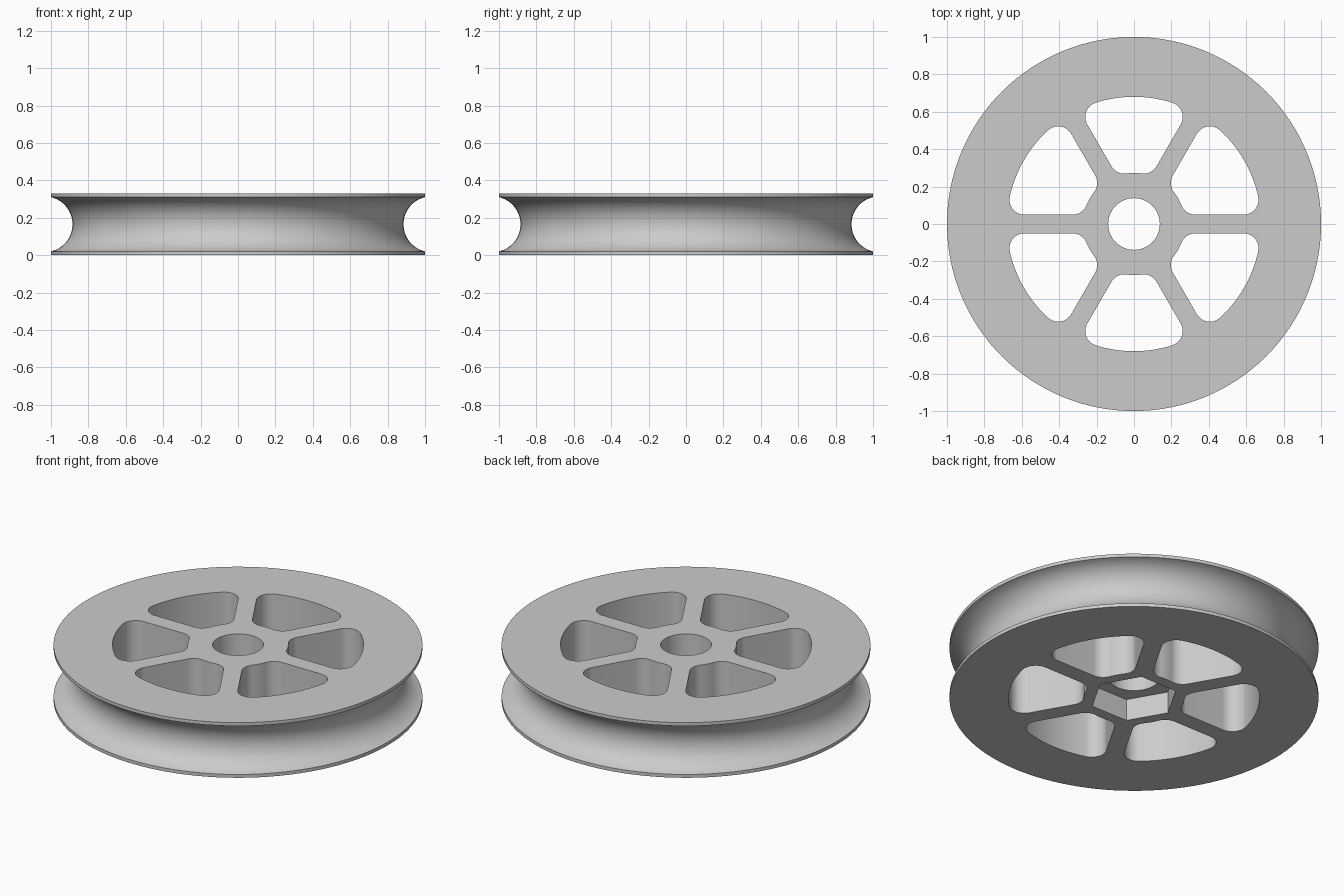
import bpy, bmesh, math
from math import sin, cos, pi, sqrt, atan2

if "Cube" in bpy.data.objects:
    bpy.data.objects.remove(bpy.data.objects["Cube"], do_unlink=True)

HEIGHT = 0.33
SEGMENTS = 128

grey = bpy.data.materials.new("light_grey")
grey.use_nodes = True
grey.diffuse_color = (0.6, 0.6, 0.6, 1)
grey.node_tree.nodes["Principled BSDF"].inputs["Base Color"].default_value = (0.6, 0.6, 0.6, 1)


def arc(cx, cy, r, start, end, steps):
    """Points along an arc, both ends included."""
    angles = [start + (end - start) * i / steps for i in range(steps + 1)]
    return [(cx + r * cos(a), cy + r * sin(a)) for a in angles]


def loft(name, rings):
    """Closed solid through matching rings of 3D points, capped at both ends."""
    bm = bmesh.new()
    loops = [[bm.verts.new(p) for p in ring] for ring in rings]
    n = len(loops[0])
    for low, high in zip(loops, loops[1:]):
        for i in range(n):
            j = (i + 1) % n
            bm.faces.new((low[i], low[j], high[j], high[i]))
    bm.faces.new(loops[0][::-1])
    bm.faces.new(loops[-1])
    bmesh.ops.recalc_face_normals(bm, faces=bm.faces)
    mesh = bpy.data.meshes.new(name)
    bm.to_mesh(mesh)
    bm.free()
    obj = bpy.data.objects.new(name, mesh)
    bpy.context.collection.objects.link(obj)
    mesh.materials.append(grey)
    return obj


def prism(name, outline, z0, z1):
    return loft(name, [[(x, y, z) for x, y in outline] for z in (z0, z1)])


def circle(r, n):
    return [(r * cos(2 * pi * i / n), r * sin(2 * pi * i / n)) for i in range(n)]


# Pulley body: disc with thin rims and a round groove
rim, half, depth = 0.02, HEIGHT / 2 - 0.02, 0.115
groove_r = (half ** 2 + depth ** 2) / (2 * depth)
sweep = atan2(half, groove_r - depth)
groove = arc(1 - depth + groove_r, HEIGHT / 2, groove_r, pi + sweep, pi - sweep, 28)
profile = [(1, 0)] + groove + [(1, HEIGHT)]
wheel = loft("pulley_wheel", [[(x, y, z) for x, y in circle(r, SEGMENTS)] for r, z in profile])

# Window outline between two spokes, with rounded corners
spoke, inner, outer, fillet = 0.05, 0.273, 0.68, 0.08
side = spoke + fillet
x_in = sqrt((inner + fillet) ** 2 - side ** 2)
x_out = sqrt((outer - fillet) ** 2 - side ** 2)
a_in, a_out = atan2(side, x_in), atan2(side, x_out)
lower = arc(x_in, side, fillet, pi + a_in, 1.5 * pi, 10)
lower += arc(x_out, side, fillet, -pi / 2, a_out, 14)
lower += arc(0, 0, outer, a_out, pi / 6, 8)[1:]
# Mirror the lower half about the window's own axis
mirrored = [(x * cos(pi / 3) + y * sin(pi / 3), x * sin(pi / 3) - y * cos(pi / 3))
            for x, y in lower[-2::-1]]
inner_arc = arc(0, 0, inner, pi / 3 - a_in, a_in, 12)[1:-1]
window = lower + mirrored + inner_arc

# Cutters: six windows, axle bore and hexagonal pocket underneath
cutters = []
for k in range(6):
    c, s = cos(k * pi / 3), sin(k * pi / 3)
    turned = [(x * c - y * s, x * s + y * c) for x, y in window]
    cutters.append(prism("window_cutter", turned, -0.1, HEIGHT + 0.1))
cutters.append(prism("bore_cutter", circle(0.138, 64), 0.05, HEIGHT + 0.1))
cutters.append(prism("hex_pocket_cutter", circle(0.24, 6), -0.1, 0.13))

bpy.context.view_layer.objects.active = wheel
for cutter in cutters:
    cutter.hide_render = True
    mod = wheel.modifiers.new("cut", "BOOLEAN")
    mod.operation = "DIFFERENCE"
    mod.solver = "EXACT"
    mod.object = cutter
    bpy.ops.object.modifier_apply(modifier=mod.name)
    bpy.data.objects.remove(cutter, do_unlink=True)

# Smooth the round walls, keep the rims and hexagon sharp
for obj in bpy.context.selected_objects:
    obj.select_set(False)
wheel.select_set(True)
bpy.ops.object.shade_smooth_by_angle(angle=math.radians(25))
